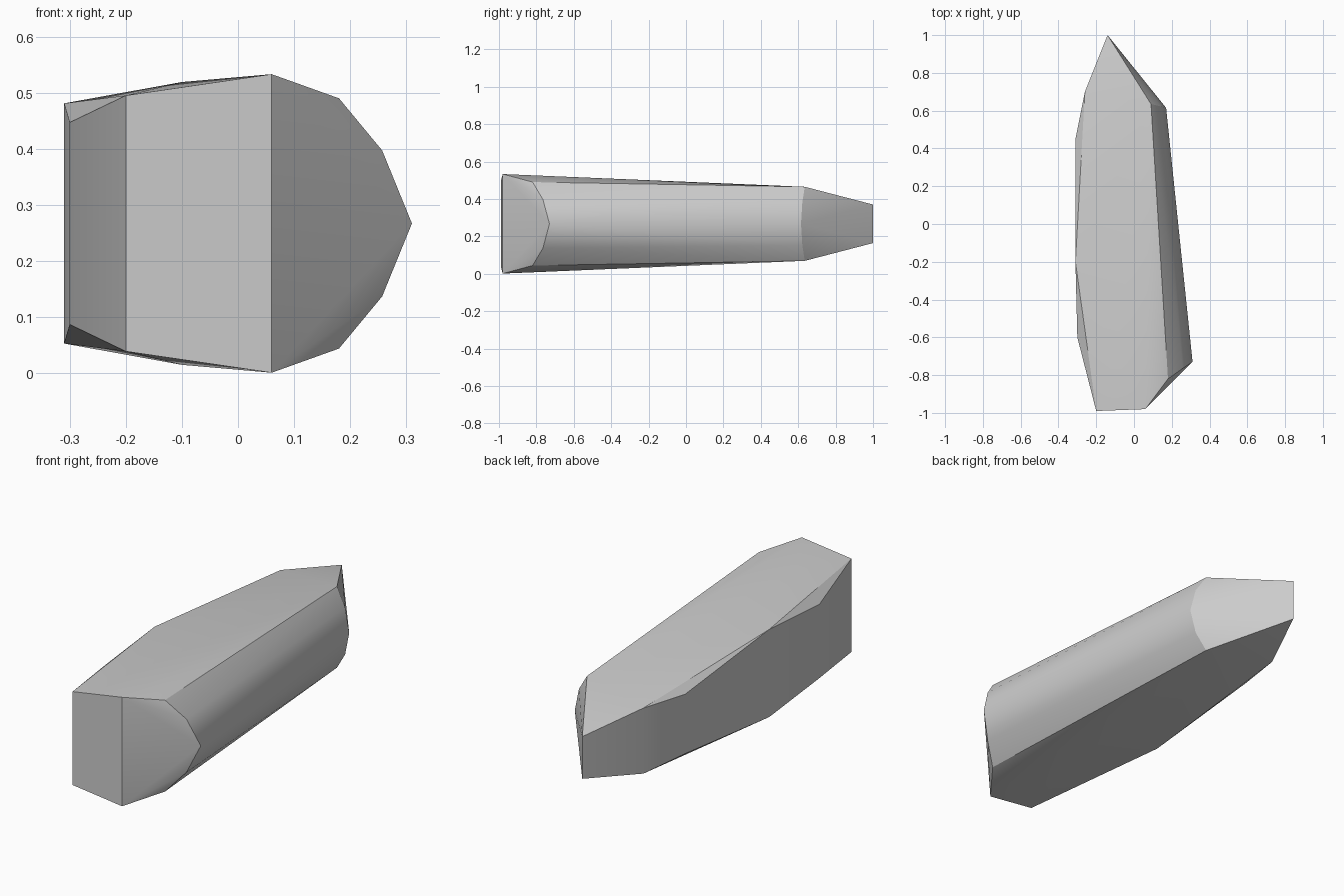
import bpy, bmesh, math

cube = bpy.data.objects.get("Cube")
if cube:
    bpy.data.objects.remove(cube, do_unlink=True)

MID = 0.267  # height of the horizontal symmetry plane

# Outline corners: x, y, half height above the symmetry plane
CORNERS = [
    # front end
    (-0.20, -0.99, 0.228), (0.06, -0.98, 0.266),
    # rounded left flank, front end then back end
    (0.18, -0.82, 0.223), (0.257, -0.765, 0.13), (0.31, -0.73, 0.0),
    (0.09, 0.635, 0.198), (0.143, 0.622, 0.115), (0.17, 0.615, 0.0),
    # back edge
    (-0.14, 1.0, 0.103),
    # right flank
    (-0.26, 0.70, 0.16), (-0.31, 0.45, 0.145),
    (-0.31, -0.20, 0.214), (-0.30, -0.60, 0.18),
    # slight crown of the broad faces
    (-0.10, -0.70, 0.252),
]

stone = bpy.data.materials.new("grey stone")
stone.use_nodes = True
GREY = (0.6, 0.6, 0.6, 1)
stone.diffuse_color = GREY
stone.node_tree.nodes["Principled BSDF"].inputs["Base Color"].default_value = GREY

# Wrap the mirrored corners in a convex skin
bm = bmesh.new()
for x, y, h in CORNERS:
    for s in ((1, -1) if h else (1,)):
        bm.verts.new((x, y, MID + s * h))
hull = bmesh.ops.convex_hull(bm, input=bm.verts)
loose = [v for v in bm.verts if not v.link_faces]
bmesh.ops.delete(bm, geom=loose, context='VERTS')
bmesh.ops.dissolve_limit(bm, angle_limit=math.radians(1),
                         verts=bm.verts, edges=bm.edges)
bmesh.ops.recalc_face_normals(bm, faces=bm.faces)

mesh = bpy.data.meshes.new("stone_block")
bm.to_mesh(mesh)
bm.free()
mesh.materials.append(stone)
block = bpy.data.objects.new("stone_block", mesh)
bpy.context.collection.objects.link(block)

# Soft shading across shallow angles, crisp main edges
bpy.ops.object.select_all(action='DESELECT')
block.select_set(True)
bpy.context.view_layer.objects.active = block
bpy.ops.object.shade_smooth_by_angle(angle=math.radians(30))
